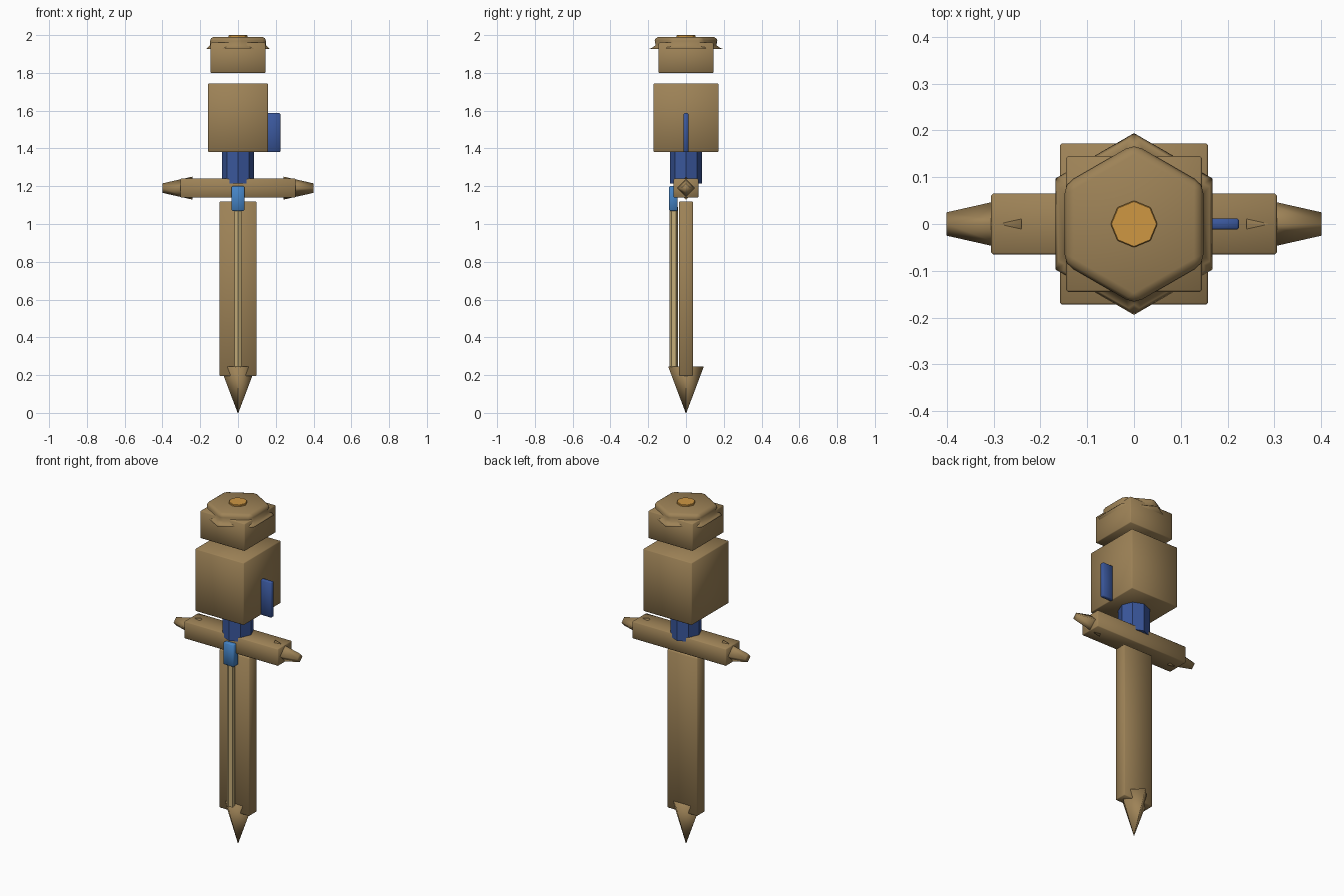
import bpy, bmesh, math
from mathutils import Matrix

if "Cube" in bpy.data.objects:
    bpy.data.objects.remove(bpy.data.objects["Cube"])


def material(name, rgb):
    m = bpy.data.materials.new(name)
    m.diffuse_color = (*rgb, 1)
    m.use_nodes = True
    m.node_tree.nodes["Principled BSDF"].inputs["Base Color"].default_value = m.diffuse_color
    return m


brown = material("brown", (0.34, 0.225, 0.095))
tan = material("light_tan", (0.56, 0.42, 0.19))
navy = material("dark_blue", (0.042, 0.095, 0.33))
sky = material("light_blue", (0.06, 0.23, 0.56))
orange = material("orange", (0.62, 0.31, 0.055))


def finish(name, bm, mat, bevel=0.0, segments=1, smooth=True):
    if bevel:
        bmesh.ops.bevel(bm, geom=bm.edges[:], offset=bevel, segments=segments,
                        profile=0.5, affect='EDGES')
    bmesh.ops.recalc_face_normals(bm, faces=bm.faces[:])
    for f in bm.faces:
        f.smooth = smooth
    me = bpy.data.meshes.new(name)
    bm.to_mesh(me)
    bm.free()
    me.materials.append(mat)
    ob = bpy.data.objects.new(name, me)
    bpy.context.collection.objects.link(ob)
    return ob


def box(name, mat, x, y, z, bevel=0.004):
    """Box from (min, max) ranges."""
    bm = bmesh.new()
    bmesh.ops.create_cube(bm, size=1)
    r = (x, y, z)
    for v in bm.verts:
        v.co = [sum(r[i]) / 2 + v.co[i] * (r[i][1] - r[i][0]) for i in range(3)]
    return finish(name, bm, mat, bevel)


def prism(name, mat, n, r0, r1, z0, z1, start=0, matrix=None,
          bevel=0.0, segments=1, smooth=False):
    """Tapered n-sided column along z; r = 0 makes a point."""
    bm = bmesh.new()
    rings = []
    for r, z in ((r0, z0), (r1, z1)):
        angles = [math.radians(start) + i * math.tau / n for i in range(n)]
        rings.append([bm.verts.new((r * math.cos(a), r * math.sin(a), z)) for a in angles])
    for i in range(n):
        j = (i + 1) % n
        bm.faces.new((rings[0][i], rings[0][j], rings[1][j], rings[1][i]))
    for ring in rings:
        bm.faces.new(ring)
    bmesh.ops.remove_doubles(bm, verts=bm.verts[:], dist=1e-5)
    if matrix:
        bm.transform(matrix)
    return finish(name, bm, mat, bevel, segments, smooth)


# blade, pointed tip and raised centre rod
box("blade", brown, (-0.098, 0.098), (-0.037, 0.037), (0.195, 1.12))
prism("blade_tip", brown, 4, 0.002, 0.094, 0.0, 0.245, smooth=True)
prism("centre_rod", tan, 6, 0.022, 0.022, 0.24, 1.09, start=90,
      matrix=Matrix.Translation((0, -0.065, 0)))
box("rod_clasp", sky, (-0.034, 0.034), (-0.089, -0.045), (1.07, 1.20))

# cross guard with tapered ends
box("guard", brown, (-0.305, 0.305), (-0.065, 0.065), (1.14, 1.24))
for side, label in ((1, "right"), (-1, "left")):
    turn = Matrix.Translation((0, 0, 1.19)) @ Matrix.Rotation(side * math.pi / 2, 4, 'Y')
    prism("guard_end_" + label, brown, 4, 0.061, 0.025, 0.24, 0.40, matrix=turn, smooth=True)

# neck, main block and side fin
prism("neck", navy, 8, 0.084, 0.084, 1.215, 1.40)
box("main_block", brown, (-0.158, 0.158), (-0.172, 0.172), (1.38, 1.745))
box("side_fin", navy, (0.15, 0.224), (-0.012, 0.012), (1.38, 1.587))

# top block, rounded hexagon cap and gem
box("top_block", brown, (-0.145, 0.145), (-0.145, 0.145), (1.80, 1.96))
prism("hexagon_cap", brown, 6, 0.171, 0.171, 1.927, 1.99, start=90,
      bevel=0.02, segments=2, smooth=True)
prism("top_gem", orange, 8, 0.05, 0.05, 1.97, 2.0, bevel=0.002)
